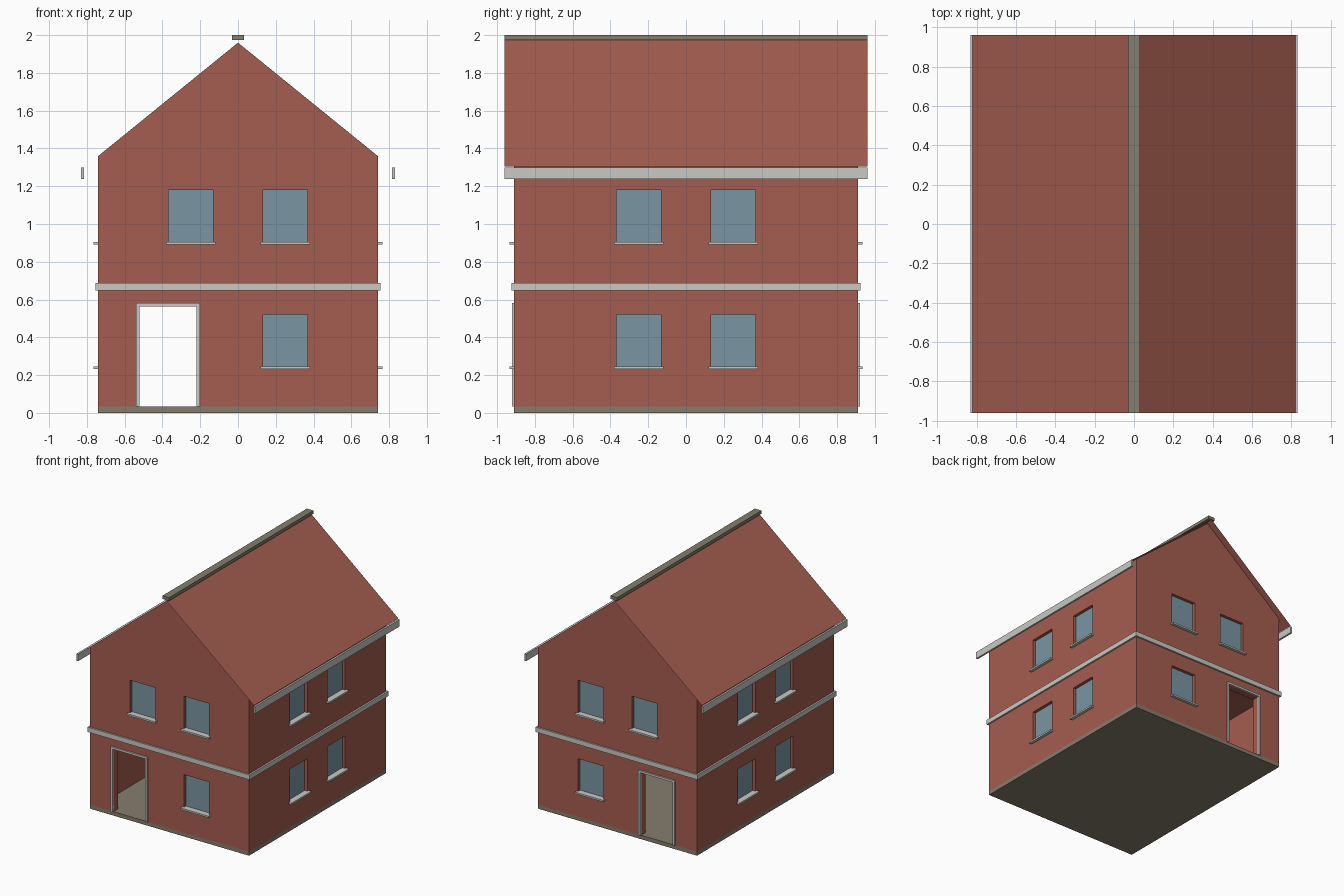
import bpy, bmesh
from mathutils import Vector

if "Cube" in bpy.data.objects:
    bpy.data.objects.remove(bpy.data.objects["Cube"])


def material(name, srgb):
    col = [(c / 255 / 12.92) if c < 11 else ((c / 255 + 0.055) / 1.055) ** 2.4 for c in srgb] + [1]
    m = bpy.data.materials.new(name)
    m.use_nodes = True
    m.diffuse_color = col
    bsdf = m.node_tree.nodes["Principled BSDF"]
    bsdf.inputs["Base Color"].default_value = col
    bsdf.inputs["Roughness"].default_value = 0.8
    return m


RED = material("brick red", (165, 93, 80))
TRIM = material("pale grey trim", (200, 200, 196))
GLASS = material("blue grey glass", (122, 150, 163))
STONE = material("brown grey stone", (134, 125, 110))


def add_box(bm, lo, hi):
    """Add an axis-aligned box between two corners, given in any order."""
    lo, hi = Vector(lo), Vector(hi)
    size, mid = hi - lo, (lo + hi) / 2
    for v in bmesh.ops.create_cube(bm, size=1)["verts"]:
        v.co = Vector([abs(s) * c + m for s, c, m in zip(size, v.co, mid)])


def make(name, bm, mat=None):
    mesh = bpy.data.meshes.new(name)
    bm.to_mesh(mesh)
    bm.free()
    ob = bpy.data.objects.new(name, mesh)
    bpy.context.collection.objects.link(ob)
    if mat:
        mesh.materials.append(mat)
    return ob


def boxes(name, mat, *pairs):
    bm = bmesh.new()
    for lo, hi in pairs:
        add_box(bm, lo, hi)
    return make(name, bm, mat)


def cut(target, cutter):
    cutter.hide_render = True
    mod = target.modifiers.new("opening", 'BOOLEAN')
    mod.operation, mod.solver, mod.object = 'DIFFERENCE', 'EXACT', cutter
    bpy.context.view_layer.objects.active = target
    bpy.ops.object.modifier_apply(modifier=mod.name)
    bpy.data.objects.remove(cutter)


# Main dimensions
W, D = 0.74, 0.91            # half width and half depth of the walls
BASE, EAVE, APEX = 0.033, 1.36, 1.96
WALL = 0.06
EDGE = 0.96                  # half length of the roof
DOOR_L, DOOR_R, DOOR_TOP = -0.522, -0.219, 0.563

# Walls: a gabled profile pushed from front to back
bm = bmesh.new()
profile = [(-W, BASE), (W, BASE), (W, EAVE), (0, APEX), (-W, EAVE)]
face = bm.faces.new([bm.verts.new((x, -D, z)) for x, z in profile])
ext = bmesh.ops.extrude_face_region(bm, geom=[face])
bmesh.ops.translate(bm, vec=(0, 2 * D, 0),
                    verts=[v for v in ext["geom"] if isinstance(v, bmesh.types.BMVert)])
bmesh.ops.recalc_face_normals(bm, faces=bm.faces)
walls = make("walls", bm, RED)

# Hollow ground floor room and the doorways through front and back
cut(walls, boxes("room_cutter", None,
                 ((-W + WALL, -D + WALL, -0.1), (W - WALL, D - WALL, 0.645))))
cut(walls, boxes("door_cutter", None,
                 ((DOOR_L, -1, -0.1), (DOOR_R, 1, DOOR_TOP))))

# Foundation slab, doubling as the floor
boxes("floor_slab", STONE, ((-W, -D, 0), (W, D, BASE)))


def place(side, along, out, z):
    """Map wall coordinates to the model: side is an axis and a sign."""
    axis, sign = side
    return (sign * (W + out), along, z) if axis == "x" else (along, sign * (D + out), z)


# Windows: recessed panes with projecting sills
RECESS = 0.03
holes, panes, sills = [], [], []
for side in [("x", 1), ("x", -1), ("y", 1), ("y", -1)]:
    for mid in (-0.25, 0.25):
        for bottom in (0.24, 0.9):
            if side[0] == "y" and mid < 0 and bottom < 0.5:
                continue     # the door stands here
            a, b, top = mid - 0.117, mid + 0.117, bottom + 0.28
            holes.append((place(side, a, -RECESS, bottom), place(side, b, 0.05, top)))
            panes.append((place(side, a, -RECESS - 0.004, bottom),
                          place(side, b, -RECESS + 0.004, top)))
            sills.append((place(side, mid - 0.132, -RECESS, bottom - 0.008),
                          place(side, mid + 0.132, 0.025, bottom + 0.006)))
cut(walls, boxes("window_cutter", None, *holes))
boxes("window_panes", GLASS, *panes)
boxes("window_sills", TRIM, *sills)

# Door frames, front and back
for name, s in (("front", -1), ("back", 1)):
    y0, y1, t = s * (D - 0.005), s * (D + 0.012), 0.018
    boxes(name + "_door_frame", TRIM,
          ((DOOR_L - t, y0, BASE), (DOOR_L, y1, DOOR_TOP)),
          ((DOOR_R, y0, BASE), (DOOR_R + t, y1, DOOR_TOP)),
          ((DOOR_L - t, y0, DOOR_TOP), (DOOR_R + t, y1, DOOR_TOP + t)))

# Band between the floors
boxes("floor_band", TRIM, ((-W - 0.014, -D - 0.014, 0.647), (W + 0.014, D + 0.014, 0.688)))

# Roof: two thin sheets meeting at the ridge
bm = bmesh.new()
rows = [[bm.verts.new((x, y, z)) for x, z in ((-0.82, 1.304), (0, 1.973), (0.82, 1.304))]
        for y in (-EDGE, EDGE)]
for i in range(2):
    bm.faces.new((rows[0][i], rows[0][i + 1], rows[1][i + 1], rows[1][i]))
bmesh.ops.recalc_face_normals(bm, faces=bm.faces)
for f in bm.faces:
    if f.normal.z < 0:
        f.normal_flip()
make("roof", bm, RED)

# Ridge cap and eaves boards
boxes("ridge_cap", STONE, ((-0.031, -EDGE, 1.973), (0.031, EDGE, 2.0)))
boxes("eaves_boards", TRIM, *[((s * 0.816, -EDGE, 1.239), (s * 0.832, EDGE, 1.298))
                              for s in (-1, 1)])
